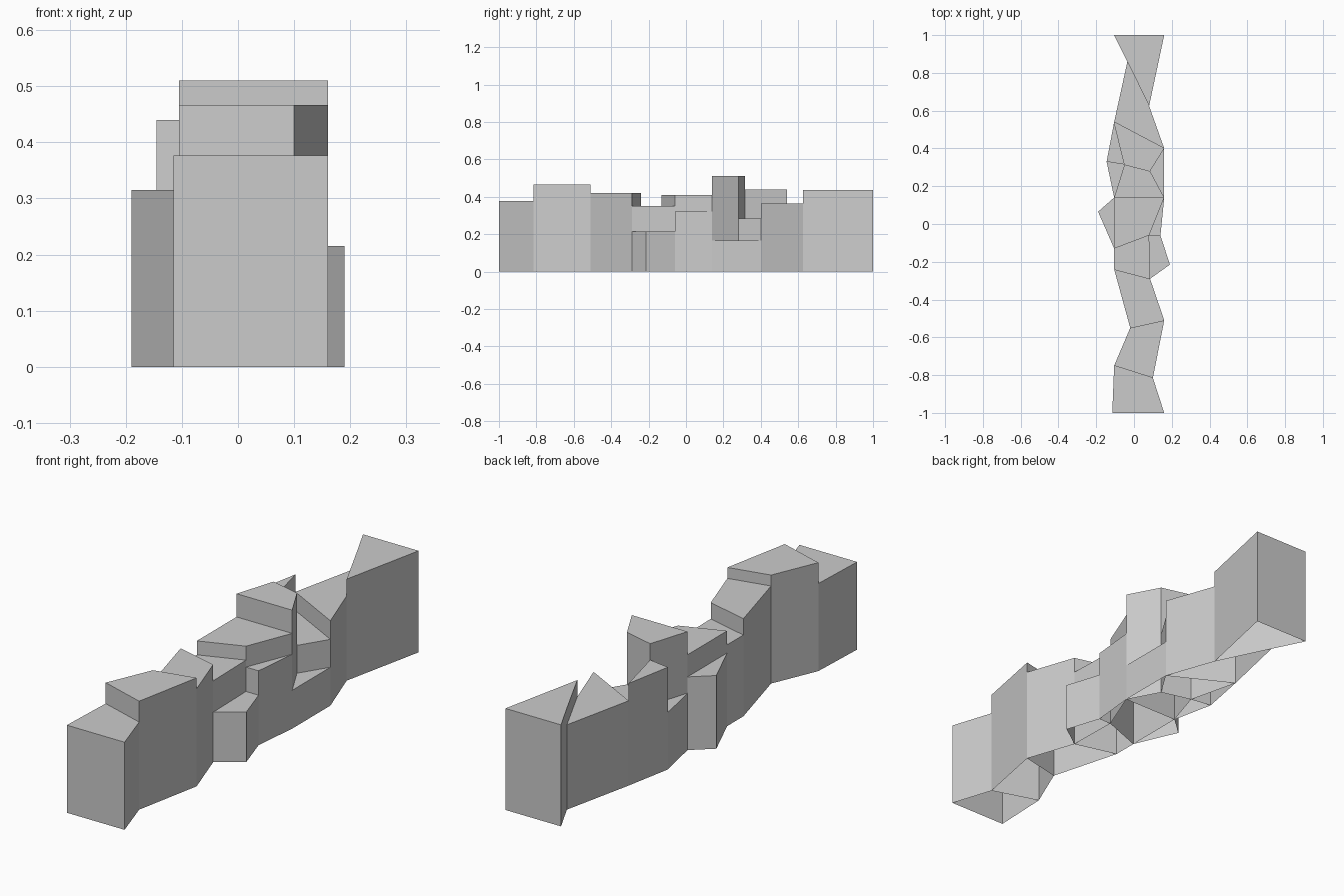
import bpy
import bmesh

cube = bpy.data.objects.get("Cube")
if cube:
    bpy.data.objects.remove(cube, do_unlink=True)

# One plain grey for the whole terrace of blocks
GREY = (0.6, 0.6, 0.6, 1.0)
material = bpy.data.materials.new("plain_grey")
material.use_nodes = True
material.diffuse_color = GREY
material.node_tree.nodes["Principled BSDF"].inputs["Base Color"].default_value = GREY

# Shared corners of the ground plan, from the front to the back
plan = {
    "front_left": (0.16, -1.0), "front_right": (-0.115, -1.0),
    "porch_left": (0.10, -0.815), "porch_right": (-0.105, -0.75),
    "hall_left": (0.16, -0.51), "hall_right": (-0.02, -0.55),
    "waist_left": (0.085, -0.29), "waist_right": (-0.105, -0.24),
    "lobby_left": (0.08, -0.06), "lobby_right": (-0.105, -0.13),
    "bay_front": (0.19, -0.215), "bay_back": (0.14, -0.06),
    "wing_tip": (-0.19, 0.065),
    "tower_left": (0.16, 0.14), "tower_right": (-0.105, 0.14),
    "tower_back_left": (0.085, 0.28), "tower_back_right": (-0.05, 0.315),
    "corner_tip": (-0.145, 0.33),
    "yard_left": (0.16, 0.40), "yard_right": (-0.105, 0.54),
    "neck_left": (0.08, 0.625), "neck_right": (-0.035, 0.86),
    "back_left": (0.16, 1.0), "back_right": (-0.105, 1.0),
}


def make_block(name, height, corners):
    """Raise walls with a flat roof over a ground outline, open underneath."""
    bm = bmesh.new()
    outline = bm.faces.new([bm.verts.new((*plan[c], 0)) for c in corners.split()])
    outline.normal_update()
    if outline.normal.z < 0:
        outline.normal_flip()
    # Extruding the region carries the face up and leaves the base open
    result = bmesh.ops.extrude_face_region(bm, geom=[outline])
    raised = [v for v in result["geom"] if isinstance(v, bmesh.types.BMVert)]
    bmesh.ops.translate(bm, verts=raised, vec=(0, 0, height))
    low = [f for f in bm.faces if all(v.co.z < height / 2 for v in f.verts)]
    if low:
        bmesh.ops.delete(bm, geom=low, context="FACES_ONLY")
    bmesh.ops.recalc_face_normals(bm, faces=bm.faces[:])
    # An open shell can come out inside out, so check the roof
    roof = max(bm.faces, key=lambda f: f.calc_center_median().z)
    roof.normal_update()
    if roof.normal.z < 0:
        bmesh.ops.reverse_faces(bm, faces=bm.faces[:])
    mesh = bpy.data.meshes.new(name)
    bm.to_mesh(mesh)
    bm.free()
    mesh.materials.append(material)
    obj = bpy.data.objects.new(name, mesh)
    bpy.context.collection.objects.link(obj)


# Front half
make_block("front_block", 0.377, "front_right front_left porch_left porch_right")
make_block("hall_block", 0.467, "porch_right porch_left hall_left hall_right")
make_block("waist_block", 0.42, "hall_right hall_left waist_left waist_right")
make_block("lobby_block", 0.35, "waist_right waist_left lobby_left lobby_right")
make_block("bay_block", 0.215, "waist_left bay_front bay_back lobby_left")

# Middle
make_block("middle_block", 0.41, "lobby_right lobby_left tower_left tower_right")
make_block("left_wedge", 0.32, "lobby_left bay_back tower_left")
make_block("right_wing", 0.315, "lobby_right tower_right wing_tip")
make_block("tower_block", 0.51, "tower_right tower_left tower_back_left tower_back_right")

# Back half
make_block("left_step", 0.165, "tower_left yard_left tower_back_left")
make_block("right_step", 0.245, "tower_right tower_back_right corner_tip")
make_block("right_corner", 0.44, "corner_tip tower_back_right yard_right")
make_block("yard_block", 0.285, "tower_back_right tower_back_left yard_left yard_right")
make_block("neck_block", 0.365, "yard_right yard_left neck_left neck_right")
make_block("back_block", 0.437, "neck_right neck_left back_left back_right")
